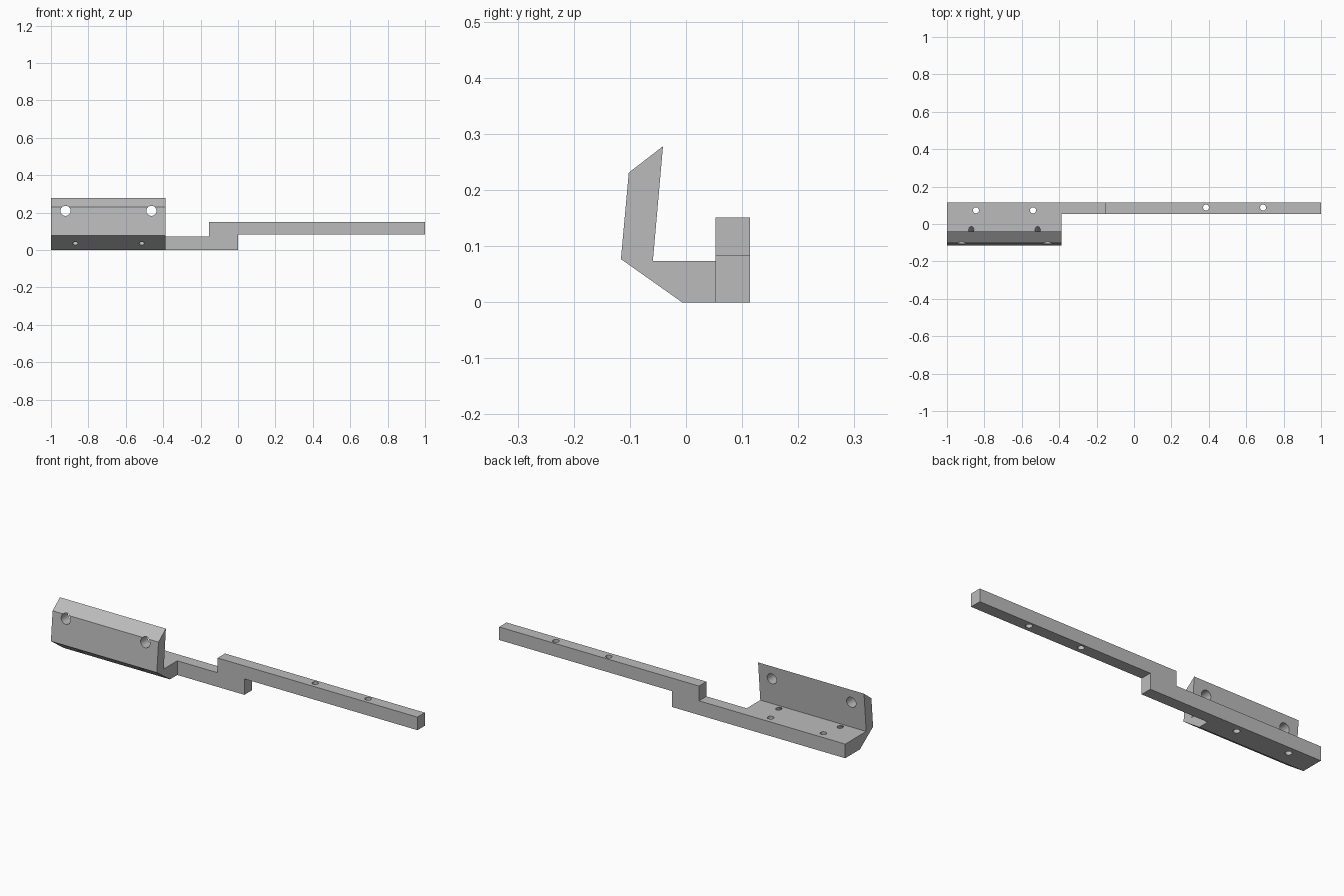
import bpy
import bmesh
from mathutils import Matrix, Vector

cube = bpy.data.objects.get("Cube")
if cube:
    bpy.data.objects.remove(cube, do_unlink=True)

grey = bpy.data.materials.new("plain grey")
grey.use_nodes = True
colour = (0.5, 0.5, 0.5, 1)
grey.diffuse_color = colour
grey.node_tree.nodes["Principled BSDF"].inputs["Base Color"].default_value = colour


def finish(bm, name):
    bmesh.ops.recalc_face_normals(bm, faces=bm.faces)
    mesh = bpy.data.meshes.new(name)
    bm.to_mesh(mesh)
    bm.free()
    mesh.materials.append(grey)
    obj = bpy.data.objects.new(name, mesh)
    bpy.context.collection.objects.link(obj)
    return obj


def prism(name, points, depth):
    """Extrude a closed outline along a vector."""
    bm = bmesh.new()
    face = bm.faces.new([bm.verts.new(p) for p in points])
    ext = bmesh.ops.extrude_face_region(bm, geom=[face])["geom"]
    bmesh.ops.translate(bm, vec=depth,
                        verts=[v for v in ext if isinstance(v, bmesh.types.BMVert)])
    # The extrusion may leave the starting cap in place or drop it
    bmesh.ops.holes_fill(bm, edges=[e for e in bm.edges if e.is_boundary])
    return finish(bm, name)


def drill(bm, centre, axis, radius, length):
    """Add one round cutter aligned with an axis."""
    turn = Vector((0, 0, 1)).rotation_difference(Vector(axis)).to_matrix().to_4x4()
    bmesh.ops.create_cone(bm, cap_ends=True, segments=32, radius1=radius,
                          radius2=radius, depth=length,
                          matrix=Matrix.Translation(centre) @ turn)


def boolean(obj, other, operation):
    mod = obj.modifiers.new(operation.lower(), "BOOLEAN")
    mod.object = other
    mod.operation = operation
    mod.solver = "EXACT"
    bpy.context.view_layer.objects.active = obj
    bpy.ops.object.modifier_apply(modifier=mod.name)
    bpy.data.objects.remove(other, do_unlink=True)
    bpy.context.view_layer.update()


# Hooked clamp section: floor, sloped underside and leaning wall
hook = [(-0.007, 0), (0.114, 0), (0.114, 0.074), (-0.059, 0.074),
        (-0.041, 0.278), (-0.102, 0.231), (-0.116, 0.077)]
bracket = prism("mounting_bracket", [(-1, y, z) for y, z in hook], (0.612, 0, 0))

# Long stepped arm
step = [(-0.388, 0), (0, 0), (0, 0.083), (1, 0.083), (1, 0.151),
        (-0.155, 0.151), (-0.155, 0.074), (-0.388, 0.074)]
arm = prism("stepped_arm", [(x, 0.053, z) for x, z in step], (0, 0.061, 0))
boolean(bracket, arm, "UNION")

# Screw holes
holes = bmesh.new()
for x in (-0.922, -0.463):                      # through the wall
    drill(holes, (x, -0.08, 0.21), (0, 1, 0), 0.027, 0.2)
for x in (-0.87, -0.515):                       # square to the sloped underside
    drill(holes, (x, -0.044, 0.055), (0, 0.577, 0.817), 0.014, 0.1)
for x in (-0.845, -0.54):                       # through the floor
    drill(holes, (x, 0.073, 0.04), (0, 0, 1), 0.016, 0.2)
for x in (0.385, 0.69):                         # through the arm
    drill(holes, (x, 0.088, 0.117), (0, 0, 1), 0.016, 0.2)
cutter = finish(holes, "hole_cutter")
cutter.hide_render = True
boolean(bracket, cutter, "DIFFERENCE")

# Smooth hole walls, crisp flat faces
bpy.ops.object.select_all(action="DESELECT")
bracket.select_set(True)
bpy.ops.object.shade_smooth_by_angle()
